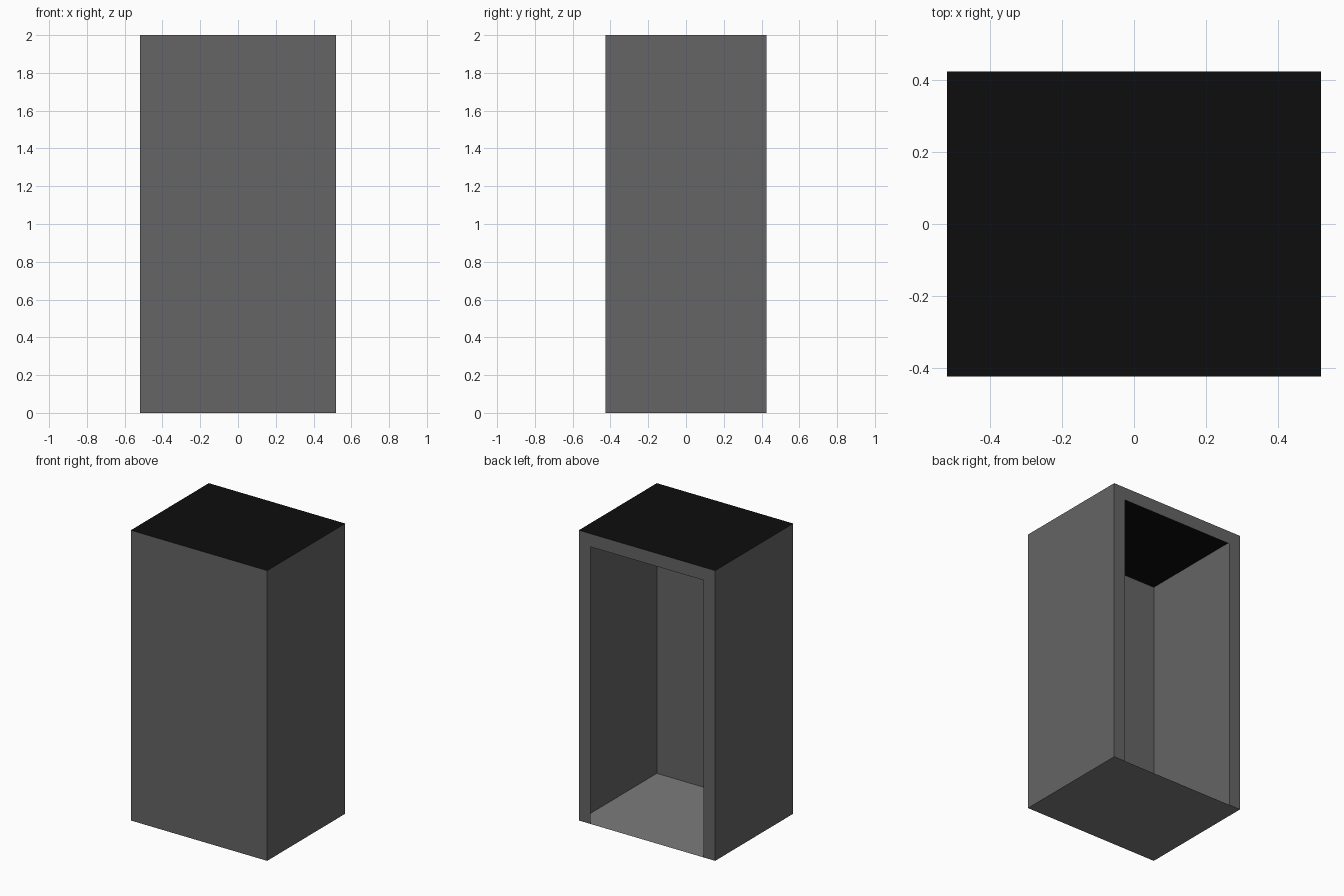
import bpy

if "Cube" in bpy.data.objects:
    bpy.data.objects.remove(bpy.data.objects["Cube"])

X, Y, H = 0.52, 0.425, 2.0   # half width, half depth, height
RIM = 0.09                   # border around the rear opening


def grey(name, v):
    mat = bpy.data.materials.new(name)
    mat.diffuse_color = (v, v, v, 1)
    mat.use_nodes = True
    mat.node_tree.nodes["Principled BSDF"].inputs["Base Color"].default_value = mat.diffuse_color
    return mat


wall_grey = grey("wall_grey", 0.13)
floor_grey = grey("floor_grey", 0.2)
roof_black = grey("roof_black", 0.004)


def sheet(name, points, mat):
    """One flat thin panel from its outline (counter-clockwise from outside)."""
    mesh = bpy.data.meshes.new(name)
    mesh.from_pydata(points, [], [range(len(points))])
    mesh.materials.append(mat)
    obj = bpy.data.objects.new(name, mesh)
    bpy.context.collection.objects.link(obj)
    return obj


# Roof and floor
rect = [(-X, -Y), (X, -Y), (X, Y), (-X, Y)]
sheet("roof", [(x, y, H) for x, y in rect], roof_black)
sheet("floor", [(x, y, 0) for x, y in reversed(rect)], floor_grey)

# Closed front
sheet("front_wall", [(-X, -Y, 0), (X, -Y, 0), (X, -Y, H), (-X, -Y, H)], wall_grey)

# Side walls
for side, s in (("left", -1), ("right", 1)):
    sheet(side + "_wall",
          [(s * X, -s * Y, 0), (s * X, s * Y, 0), (s * X, s * Y, H), (s * X, -s * Y, H)],
          wall_grey)

# Rear doorway frame: two posts and a lintel, open down to the floor
half = [(X - RIM, H - RIM), (X - RIM, 0), (X, 0), (X, H)]
outline = half + [(-x, z) for x, z in reversed(half)]
sheet("back_frame", [(x, Y, z) for x, z in reversed(outline)], wall_grey)
